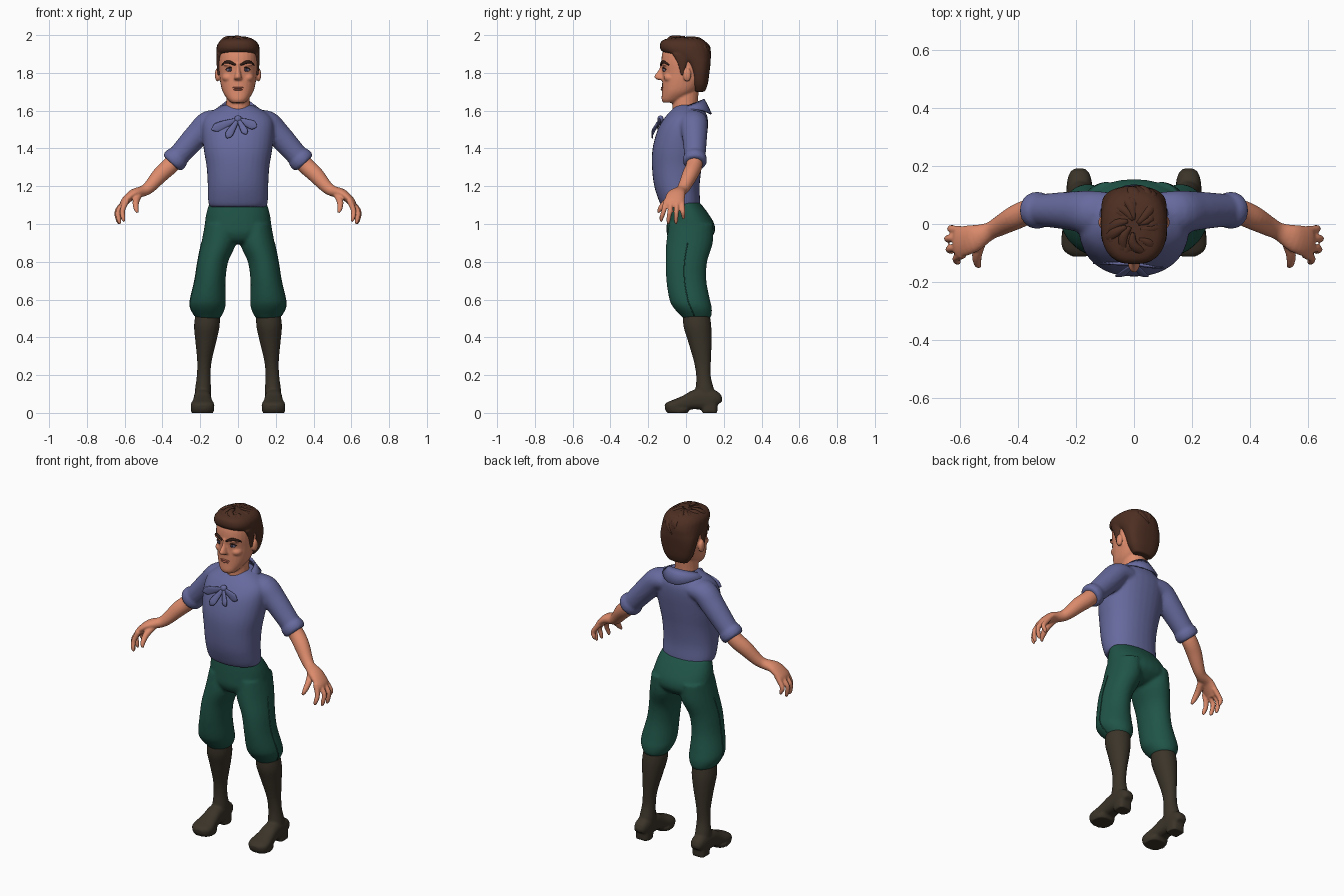
import bpy, bmesh, math, random
from mathutils import Vector, Matrix

random.seed(4)


def material(name, rgb):
    m = bpy.data.materials.new(name)
    m.diffuse_color = (*rgb, 1)
    return m


SKIN = material("skin", (0.72, 0.26, 0.15))
SHIRT = material("blue cloth", (0.135, 0.145, 0.34))
GREEN = material("green cloth", (0.014, 0.088, 0.062))
BOOT = material("dark leather", (0.043, 0.034, 0.022))
HAIR = material("brown hair", (0.075, 0.028, 0.016))
BROW = material("dark brow", (0.03, 0.012, 0.008))
LIP = material("lips", (0.5, 0.14, 0.09))
EYE = material("eye", (0.2, 0.17, 0.25))
IRIS = material("iris", (0.03, 0.03, 0.06))


def ring(z, rx, front, back, x=0):
    """Horizontal section from its half width and front and back limits."""
    return (x, (front + back) / 2, z, rx, (back - front) / 2)


def loft(bm, rings, ref=None, n=20, p=2.0, sub=4):
    """Smooth skin over sections (x, y, z, a, b); horizontal unless ref is given."""
    path = []
    for i in range(len(rings) - 1):
        q = [rings[max(0, i - 1)], rings[i], rings[i + 1], rings[min(len(rings) - 1, i + 2)]]
        for k in range(sub + (i == len(rings) - 2)):
            t = k / sub
            path.append([0.5 * (2 * b + (c - a) * t + (2 * a - 5 * b + 4 * c - d) * t * t
                                + (3 * b - a - 3 * c + d) * t ** 3) for a, b, c, d in zip(*q)])
    loops = []
    for i, s in enumerate(path):
        c = Vector(s[:3])
        u, v = Vector((1, 0, 0)), Vector((0, 1, 0))
        if ref:
            t = (Vector(path[min(i + 1, len(path) - 1)][:3]) - Vector(path[max(i - 1, 0)][:3])).normalized()
            v = Vector(ref)
            v = (v - t * t.dot(v)).normalized()
            u = v.cross(t)
        loop = []
        for k in range(n):
            ca, sa = math.cos(math.tau * k / n), math.sin(math.tau * k / n)
            ca, sa = (math.copysign(abs(w) ** (2 / p), w) for w in (ca, sa))
            loop.append(bm.verts.new(c + u * ca * max(s[3], .001) + v * sa * max(s[4], .001)))
        loops.append(loop)
    for a, b in zip(loops, loops[1:]):
        for k in range(n):
            bm.faces.new((a[k], a[(k + 1) % n], b[(k + 1) % n], b[k]))
    bm.faces.new(loops[0][::-1])
    bm.faces.new(loops[-1])


def ball(bm, pos, size):
    bmesh.ops.create_uvsphere(bm, u_segments=16, v_segments=10, radius=1,
                              matrix=Matrix.Translation(pos) @ Matrix.Diagonal((*size, 1)))


def finish(bm, name, mat, voxel=0, smooth=3):
    """Turn the parts into one object, fused into a single skin if voxel is set."""
    bmesh.ops.recalc_face_normals(bm, faces=bm.faces)
    for f in bm.faces:
        f.smooth = True
    me = bpy.data.meshes.new(name)
    bm.to_mesh(me)
    bm.free()
    ob = bpy.data.objects.new(name, me)
    bpy.context.collection.objects.link(ob)
    me.materials.append(mat)
    if voxel:
        r = ob.modifiers.new("fuse", 'REMESH')
        r.mode, r.voxel_size, r.use_smooth_shade = 'VOXEL', voxel, True
        s = ob.modifiers.new("soften", 'SMOOTH')
        s.factor, s.iterations = 0.5, smooth
    return ob


# shirt: torso, sleeves and rolled cuffs
bm = bmesh.new()
loft(bm, [ring(1.09, .15, -.125, .075), ring(1.12, .158, -.142, .075), ring(1.2, .16, -.168, .072),
          ring(1.3, .166, -.18, .083), ring(1.4, .182, -.177, .10), ring(1.5, .19, -.15, .115),
          ring(1.56, .18, -.115, .115), ring(1.6, .135, -.08, .10), ring(1.63, .075, -.05, .085)], n=32, p=2.2)
for s in (1, -1):
    loft(bm, [(.09 * s, .035, 1.545, .055, .075), (.155 * s, .04, 1.535, .065, .075),
              (.21 * s, .045, 1.478, .065, .068), (.28 * s, .047, 1.4, .06, .06),
              (.335 * s, .047, 1.338, .056, .055)], ref=(0, 1, 0))
    loft(bm, [(.315 * s, .047, 1.362, .058, .056), (.325 * s, .047, 1.35, .066, .063),
              (.342 * s, .047, 1.331, .066, .063), (.352 * s, .047, 1.32, .058, .056)], ref=(0, 1, 0))
finish(bm, "shirt", SHIRT, .009)

# folded collar, open at the front
bm = bmesh.new()
rows = []
for k in range(25):
    a = .15 + (math.tau - .3) * k / 24
    c, s = math.cos(a), math.sin(a)
    top = 1.595 + .034 * (1 - c)
    drop = .025 + (.045 * c * c if c > 0 else .055 * c * c)
    rows.append([bm.verts.new(q) for q in ((.078 * s, .012 - .085 * c, top - .03), (.08 * s, .012 - .085 * c, top),
                                           (.098 * s, .01 - .105 * c, top - drop * .4),
                                           (.122 * s, .005 - .132 * c, top - drop))])
for a, b in zip(rows, rows[1:]):
    for j in range(3):
        bm.faces.new((a[j], b[j], b[j + 1], a[j + 1]))
collar = finish(bm, "collar", SHIRT)
collar.modifiers.new("thickness", 'SOLIDIFY').thickness = .008

# neckerchief knot and tails
bm = bmesh.new()
ball(bm, (0, -.135, 1.555), (.02, .016, .02))
for x, y, z, w in ((-.14, -.135, 1.5, .024), (-.06, -.178, 1.455, .02), (.1, -.15, 1.515, .024), (.045, -.178, 1.475, .018)):
    loft(bm, [(0, -.138, 1.555, .008, .005), (x * .4, -.138 + (y + .138) * .5, 1.555 + (z - 1.555) * .4, w * .8, .006),
              (x * .8, y, 1.555 + (z - 1.555) * .8, w, .004), (x, y, z, .004, .003)], ref=(0, 1, 0), n=10)
finish(bm, "neckerchief", SHIRT)

# knee breeches
bm = bmesh.new()
loft(bm, [ring(1.115, .15, -.09, .072), ring(1.06, .167, -.097, .115), ring(1.0, .176, -.102, .15),
          ring(.95, .175, -.102, .15), ring(.91, .12, -.08, .11), ring(.895, .06, -.04, .07)], n=28, p=2.2)
legs = [ring(1.0, .08, -.09, .145, .095), ring(.9, .092, -.105, .142, .102), ring(.8, .081, -.108, .112, .133),
        ring(.7, .082, -.104, .108, .148), ring(.6, .094, -.088, .127, .159), ring(.555, .092, -.065, .137, .16),
        ring(.515, .072, -.028, .135, .158), ring(.5, .06, -.015, .125, .158)]
for s in (1, -1):
    loft(bm, [(r[0] * s, *r[1:]) for r in legs], n=24)
finish(bm, "breeches", GREEN, .009)

# outer leg seams
bm = bmesh.new()
for s in (1, -1):
    loft(bm, [((r[0] + r[3] - .001) * s, r[1] - .01, r[2], .003, .003) for r in legs[1:-1]], ref=(0, 1, 0), n=6)
finish(bm, "side_seams", GREEN)

# boots: shaft, foot and heel
bm = bmesh.new()
for s in (1, -1):
    loft(bm, [ring(.53, .064, -.015, .125, .16 * s), ring(.46, .068, -.014, .134, .165 * s),
              ring(.38, .056, .01, .136, .17 * s), ring(.27, .038, .042, .132, .178 * s),
              ring(.19, .037, .054, .132, .182 * s), ring(.12, .043, .05, .15, .185 * s),
              ring(.06, .044, .05, .16, .187 * s)])
    feet = ((.167, .02, .07, .028), (.145, .012, .12, .043), (.06, .018, .125, .046), (0, .014, .095, .052),
            (-.055, .004, .072, .063), (-.09, .006, .06, .056), (-.112, .016, .045, .026))
    loft(bm, [(.188 * s, y, (lo + hi) / 2, w, (hi - lo) / 2) for y, lo, hi, w in feet], ref=(0, 0, 1), p=2.6)
    loft(bm, [ring(0, .043, .085, .166, .188 * s), ring(.05, .043, .08, .168, .188 * s)], p=3)
    loft(bm, [ring(0, .058, -.1, .01, .188 * s), ring(.02, .063, -.112, .02, .188 * s)], p=2.6)
finish(bm, "boots", BOOT, .007)

# forearms, palms, fingers and thumbs
bm = bmesh.new()
for s in (1, -1):
    loft(bm, [(x * s, y, z, a, b) for x, y, z, a, b in (
        (.31, .047, 1.365, .045, .045), (.36, .043, 1.308, .045, .043), (.41, .022, 1.262, .043, .042),
        (.465, -.008, 1.2, .034, .034), (.5, -.026, 1.175, .029, .031), (.555, -.05, 1.158, .026, .048),
        (.6, -.062, 1.118, .021, .053), (.612, -.064, 1.095, .015, .046))], ref=(0, 1, 0))
    for ky, tx, ty, tz in ((-.105, .608, -.13, 1.012), (-.077, .63, -.093, 1.0), (-.047, .635, -.053, 1.0),
                           (-.021, .625, -.014, 1.025)):
        loft(bm, [(.59 * s, ky, 1.125, .016, .014), ((tx + .004) * s, (ky + ty) / 2, 1.07, .014, .013),
                  (tx * s, ty, tz + .02, .012, .011), ((tx - .006) * s, ty, tz, .006, .006)], ref=(0, 1, 0), n=12)
    loft(bm, [(.525 * s, -.055, 1.155, .018, .02), (.54 * s, -.1, 1.12, .018, .018),
              (.54 * s, -.133, 1.085, .015, .014), (.533 * s, -.148, 1.06, .007, .007)], ref=(1, 0, 0), n=12)
finish(bm, "arms", SKIN, .0055, 2)

# head: skull, neck, nose, chin, cheeks and ears
bm = bmesh.new()
loft(bm, [ring(1.642, .035, -.12, -.05), ring(1.66, .055, -.129, -.01), ring(1.7, .081, -.127, .05),
          ring(1.75, .094, -.126, .09), ring(1.8, .1, -.125, .11), ring(1.86, .104, -.131, .115),
          ring(1.92, .1, -.12, .11), ring(1.96, .07, -.08, .08)], n=28, p=2.25)
loft(bm, [ring(1.55, .075, -.07, .08), ring(1.62, .064, -.072, .062), ring(1.72, .062, -.075, .07)])
loft(bm, [ring(1.85, .012, -.138, -.1), ring(1.82, .011, -.143, -.1), ring(1.785, .018, -.167, -.1),
          ring(1.77, .022, -.163, -.1), ring(1.762, .014, -.145, -.1)], n=14)
for s in (1, -1):
    ball(bm, (.109 * s, .006, 1.79), (.014, .022, .036))
    ball(bm, (.05 * s, -.085, 1.775), (.034, .034, .026))
    ball(bm, (.042 * s, -.107, 1.845), (.038, .02, .01))
finish(bm, "head", SKIN, .0055, 2)

# face details
for name, mat, y, size in (("eyes", EYE, -.112, (.02, .01, .011)), ("irises", IRIS, -.119, (.009, .0055, .0095))):
    bm = bmesh.new()
    for s in (1, -1):
        ball(bm, (.042 * s, y, 1.816), size)
    finish(bm, name, mat)
bm = bmesh.new()
for s in (1, -1):
    loft(bm, [(.014 * s, -.132, 1.842, .005, .006), (.045 * s, -.126, 1.857, .009, .007),
              (.068 * s, -.112, 1.855, .007, .007), (.085 * s, -.09, 1.842, .003, .004)], ref=(0, 1, 0), n=10)
    loft(bm, [(.02 * s, -.117, 1.82, .002, .003), (.042 * s, -.121, 1.829, .004, .004),
              (.066 * s, -.106, 1.818, .002, .003)], ref=(0, 1, 0), n=8)
finish(bm, "brows_and_lashes", BROW)
bm = bmesh.new()
ball(bm, (0, -.125, 1.722), (.03, .008, .0045))
ball(bm, (0, -.125, 1.712), (.024, .009, .006))
finish(bm, "lips", LIP)

# hair mass with sideburns
bm = bmesh.new()
loft(bm, [ring(1.7, .06, .045, .1), ring(1.74, .088, .03, .115), ring(1.8, .106, .018, .124),
          ring(1.85, .112, -.01, .13), ring(1.88, .114, -.06, .131), ring(1.915, .115, -.128, .13),
          ring(1.95, .109, -.138, .115), ring(1.975, .085, -.12, .09), ring(1.988, .04, -.06, .04)], n=28, p=2.5)
for s in (1, -1):
    loft(bm, [(.1 * s, -.035, 1.9, .014, .04), (.102 * s, -.02, 1.85, .012, .026), (.102 * s, -.02, 1.785, .006, .008)], n=10)
finish(bm, "hair", HAIR, .006)

# swept locks over the crown and a raised fringe
bm = bmesh.new()
for i in range(46):
    az = math.tau * i / 46 + random.uniform(-.1, .1)
    front = math.cos(az)
    end = 1.15 + .3 * (1 - front) / 2 + random.uniform(-.12, .12)
    begin = random.uniform(.1, .6)
    lift = 1.0 + random.uniform(0, .05) + (.05 if front > .6 else 0)
    pts = []
    for j, w in enumerate((.007, .017, .016, .003)):
        po = begin + (end - begin) * j / 3
        ph = az - .5 + .22 * j + .12 * math.sin(j * 2 + i)
        k = lift * (1.03 if j in (1, 2) else .97)
        pts.append((.112 * k * math.sin(po) * math.sin(ph), -.002 - .13 * k * math.sin(po) * math.cos(ph),
                    1.876 + .112 * k * math.cos(po), w, .011 if j in (1, 2) else .004))
    mid = Vector(pts[2][:3]) - Vector((0, 0, 1.876))
    loft(bm, pts, ref=tuple(mid.normalized()), n=8, sub=3)
finish(bm, "hair_locks", HAIR)
